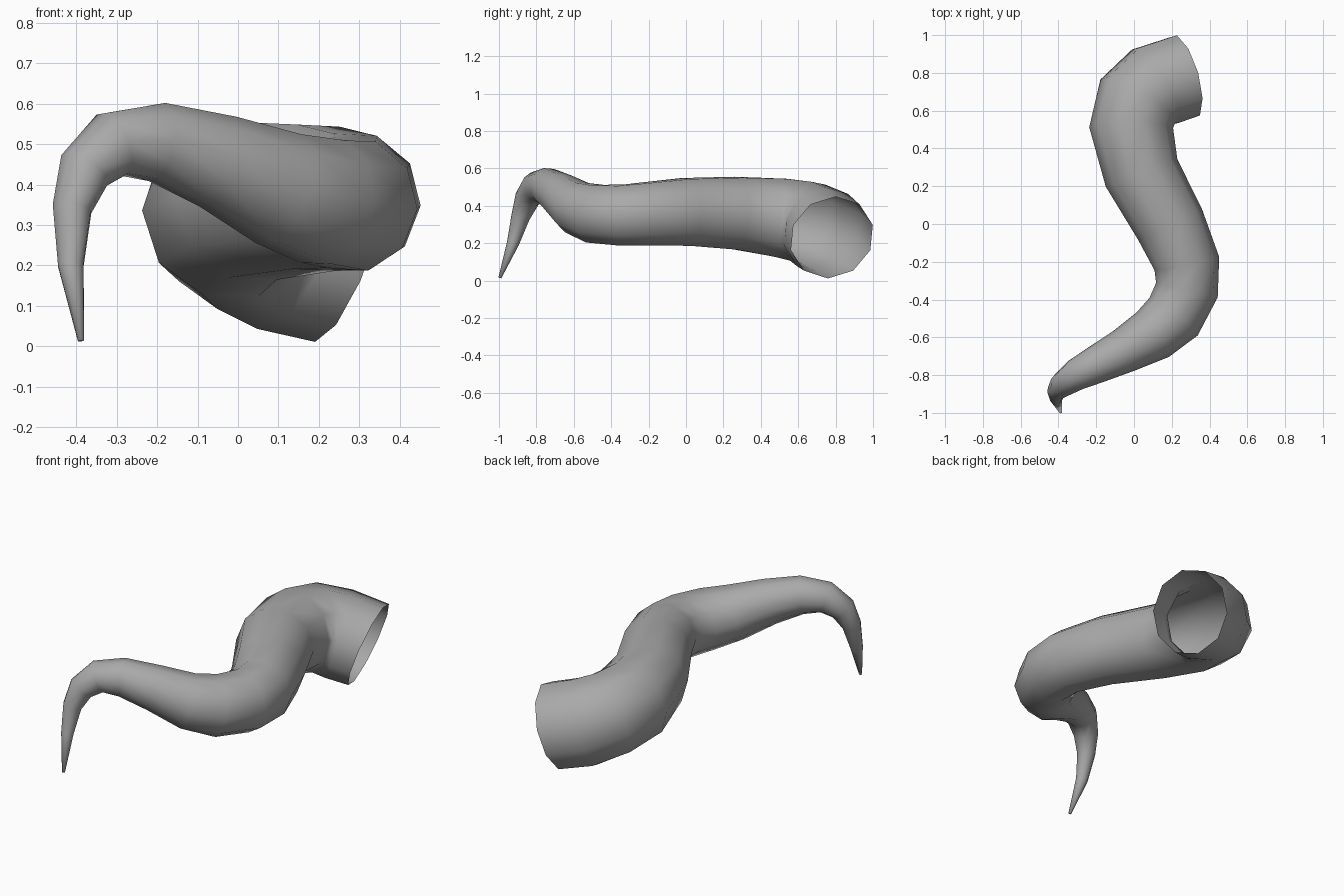
import bpy, bmesh, math
from mathutils import Vector

cube = bpy.data.objects.get("Cube")
if cube:
    bpy.data.objects.remove(cube, do_unlink=True)

SIDES = 10

# Centre line from the open base to the tip: x, y, z, radius
PATH = [
    (0.265, 0.78, 0.23, 0.232),
    (0.115, 0.73, 0.27, 0.237),
    (0.02, 0.65, 0.31, 0.23),
    (-0.015, 0.51, 0.335, 0.222),
    (0.04, 0.27, 0.36, 0.203),
    (0.19, 0.0, 0.367, 0.188),
    (0.28, -0.21, 0.357, 0.175),
    (0.28, -0.35, 0.35, 0.168),
    (0.21, -0.49, 0.358, 0.162),
    (0.10, -0.585, 0.39, 0.146),
    (-0.05, -0.67, 0.457, 0.12),
    (-0.20, -0.745, 0.505, 0.10),
    (-0.31, -0.80, 0.50, 0.084),
    (-0.38, -0.85, 0.435, 0.068),
    (-0.41, -0.885, 0.34, 0.05),
    (-0.413, -0.925, 0.2, 0.033),
    (-0.388, -0.995, 0.015, 0.008),
]

# Single grey skin
skin = bpy.data.materials.new("grey_skin")
skin.use_nodes = True
grey = (0.4, 0.4, 0.4, 1.0)
skin.diffuse_color = grey
skin.node_tree.nodes["Principled BSDF"].inputs["Base Color"].default_value = grey

# Tapered tube: one ring per path point, carried along without twist
centres = [Vector(p[:3]) for p in PATH]
last = len(PATH) - 1
bm = bmesh.new()
rings = []
tangent = Vector((-0.906, -0.26, 0.335)).normalized()
up = Vector((0, 0, 1))
up = (up - tangent * up.dot(tangent)).normalized()
for i, centre in enumerate(centres):
    if i > 0:
        before = (centre - centres[i - 1]).normalized()
        after = (centres[min(i + 1, last)] - centres[max(i, 1) if i < last else i - 1]).normalized()
        new_tangent = (before + after).normalized()
        up = tangent.rotation_difference(new_tangent) @ up
        tangent = new_tangent
    side = tangent.cross(up)
    ring = []
    for k in range(SIDES):
        a = math.tau * k / SIDES
        ring.append(bm.verts.new(centre + (up * math.cos(a) + side * math.sin(a)) * PATH[i][3]))
    rings.append(ring)

for lower, upper in zip(rings, rings[1:]):
    for k in range(SIDES):
        n = (k + 1) % SIDES
        bm.faces.new((lower[k], lower[n], upper[n], upper[k]))
bm.faces.new(rings[-1])  # closed tip, open base

for face in bm.faces:
    face.smooth = True

mesh = bpy.data.meshes.new("tentacle")
bm.to_mesh(mesh)
bm.free()
mesh.materials.append(skin)
tentacle = bpy.data.objects.new("tentacle", mesh)
bpy.context.collection.objects.link(tentacle)
